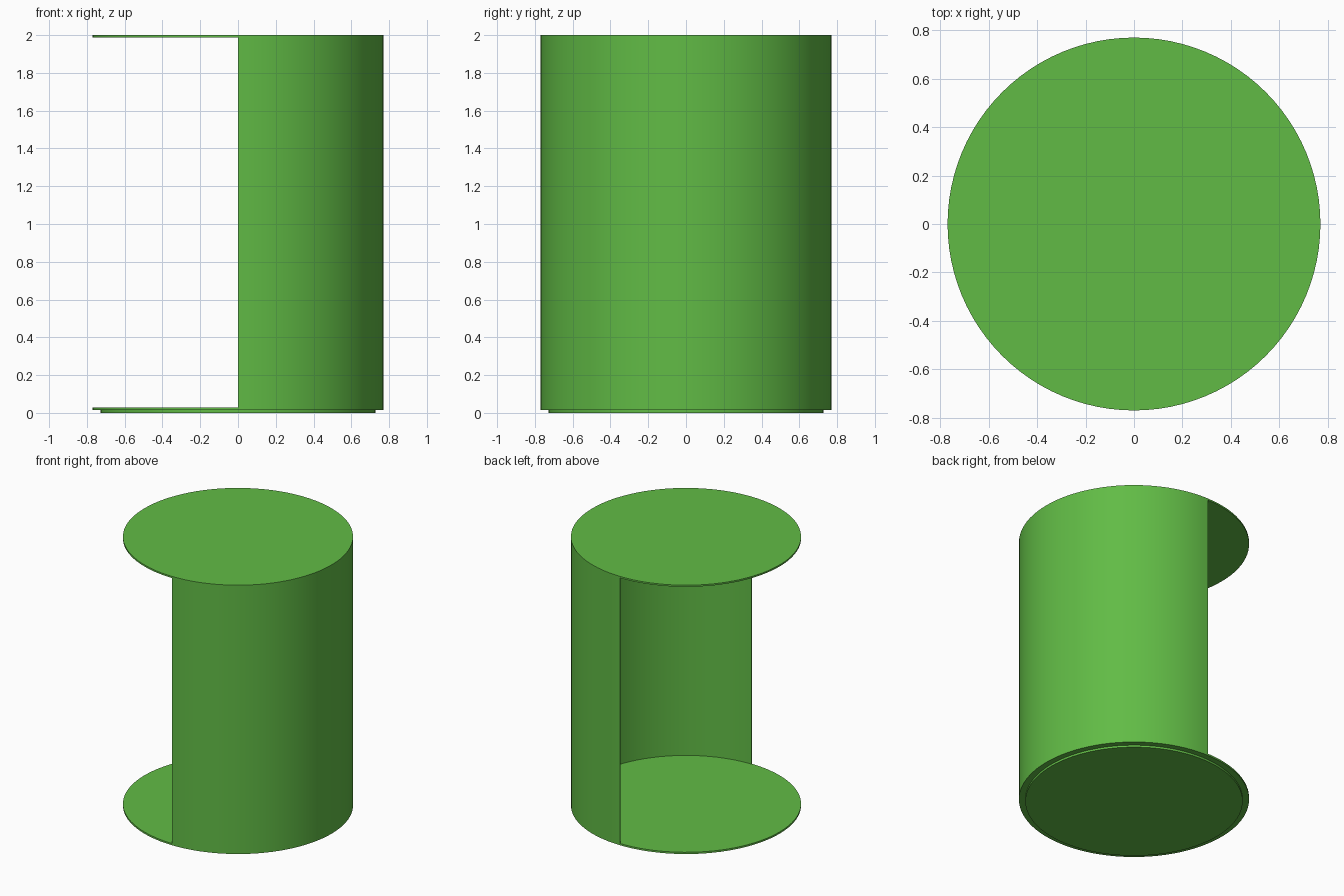
import bpy, bmesh, math

if "Cube" in bpy.data.objects:
    bpy.data.objects.remove(bpy.data.objects["Cube"])

R, SEG = 0.77, 96
WALL = 0.006

green = bpy.data.materials.new("green")
green.diffuse_color = (0.12, 0.5, 0.06, 1)
green.use_nodes = True
green.node_tree.nodes["Principled BSDF"].inputs["Base Color"].default_value = green.diffuse_color


def finish(obj):
    obj.data.materials.append(green)
    bpy.ops.object.select_all(action='DESELECT')
    obj.select_set(True)
    bpy.context.view_layer.objects.active = obj
    bpy.ops.object.shade_smooth_by_angle(angle=math.radians(30))


def disc(name, radius, z0, z1):
    bpy.ops.mesh.primitive_cylinder_add(vertices=SEG, radius=radius, depth=z1 - z0,
                                        location=(0, 0, (z0 + z1) / 2))
    obj = bpy.context.object
    obj.name = name
    finish(obj)


def half_shell(name, r_out, r_in, z0, z1):
    # C-shaped outline on the +x side, extruded upward
    n = SEG // 2
    angles = [-math.pi / 2 + math.pi * i / n for i in range(n + 1)]
    bm = bmesh.new()
    rings = [[bm.verts.new((r * math.cos(a), r * math.sin(a), z)) for a in angles]
             for r, z in ((r_out, z0), (r_out, z1), (r_in, z1), (r_in, z0))]
    for k in range(4):
        a, b = rings[k], rings[(k + 1) % 4]
        for i in range(n):
            bm.faces.new((a[i], a[i + 1], b[i + 1], b[i]))
    for i in (0, n):
        bm.faces.new([ring[i] for ring in rings])
    bmesh.ops.recalc_face_normals(bm, faces=bm.faces)
    mesh = bpy.data.meshes.new(name)
    bm.to_mesh(mesh)
    bm.free()
    obj = bpy.data.objects.new(name, mesh)
    bpy.context.collection.objects.link(obj)
    finish(obj)


# Stepped base, floor, curved back wall and lid
disc("base_foot", 0.727, 0.0, 0.015)
disc("floor_disc", R, 0.015, 0.028)
half_shell("curved_wall", R, R - WALL, 0.028, 1.988)
disc("top_disc", R, 1.988, 2.0)
